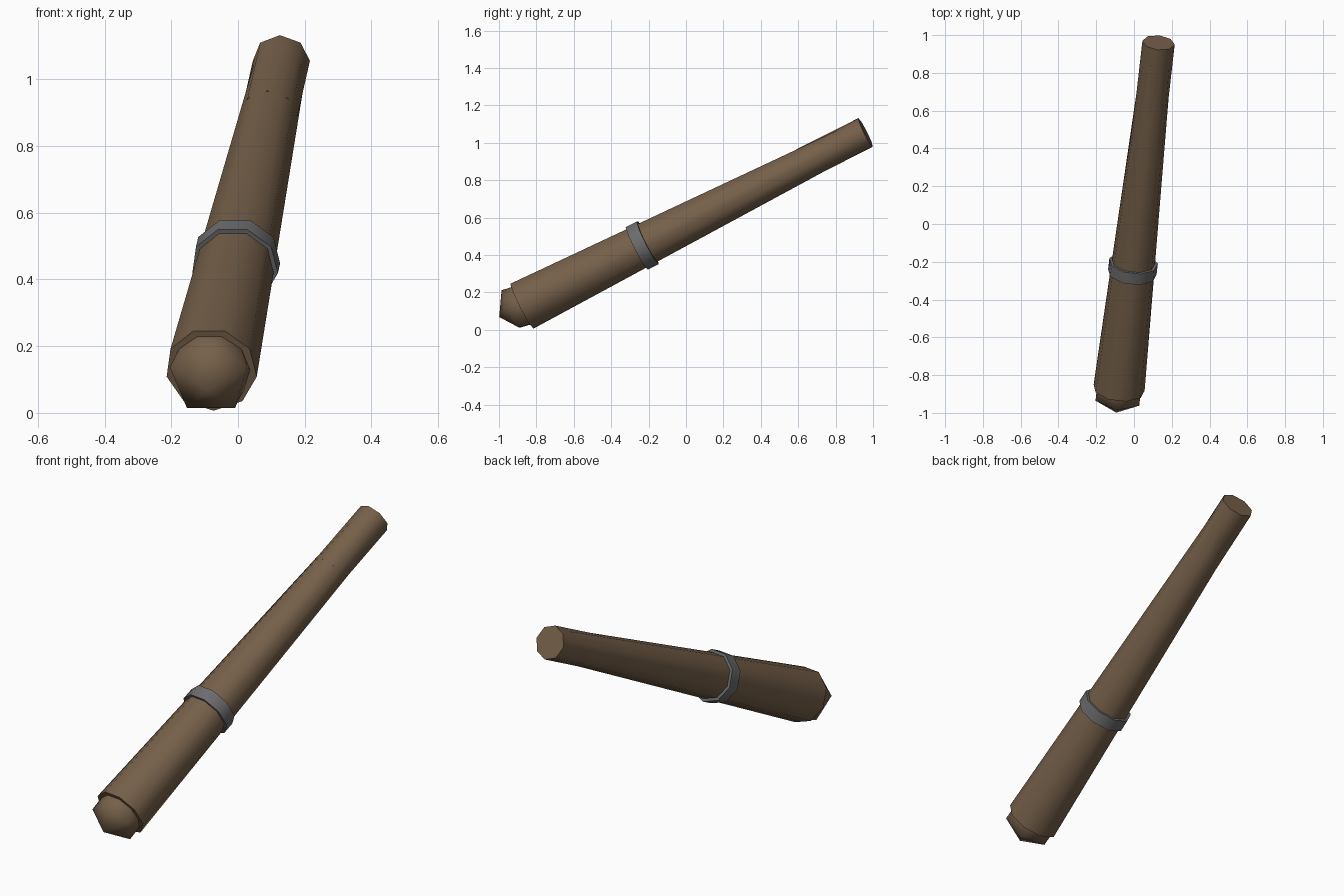
import bpy, bmesh, math
from mathutils import Vector, Matrix

if "Cube" in bpy.data.objects:
    bpy.data.objects.remove(bpy.data.objects["Cube"], do_unlink=True)


def material(name, color):
    m = bpy.data.materials.new(name)
    m.use_nodes = True
    m.diffuse_color = (*color, 1)
    m.node_tree.nodes["Principled BSDF"].inputs["Base Color"].default_value = (*color, 1)
    return m


brown = material("brown wood", (0.18, 0.117, 0.068))
grey = material("grey metal", (0.15, 0.15, 0.15))

# Tilted frame: local z runs along the shaft, local y points upward
butt = Vector((-0.08, -0.877, 0.13))
tip = Vector((0.13, 0.96, 1.055))
length = (tip - butt).length
w = (tip - butt).normalized()
u = (Vector((0, 0, 1)) - w * w.z).normalized()
frame = Matrix((u.cross(w), u, w)).transposed().to_4x4()
frame.translation = butt


def finish(bm, name, mat):
    mesh = bpy.data.meshes.new(name)
    bm.to_mesh(mesh)
    bm.free()
    obj = bpy.data.objects.new(name, mesh)
    bpy.context.collection.objects.link(obj)
    obj.matrix_world = frame
    mesh.materials.append(mat)
    bpy.ops.object.select_all(action='DESELECT')
    obj.select_set(True)
    bpy.context.view_layer.objects.active = obj
    bpy.ops.object.shade_smooth_by_angle(angle=1.0)


def tube(name, mat, sides, start, end, r1, r2, turn=0.0):
    bm = bmesh.new()
    place = Matrix.Translation((0, 0, (start + end) / 2)) @ Matrix.Rotation(turn, 4, 'Z')
    bmesh.ops.create_cone(bm, cap_ends=True, segments=sides, radius1=r1, radius2=r2,
                          depth=end - start, matrix=place)
    finish(bm, name, mat)


# Tapered shaft, straight tip and metal band
tube("shaft", brown, 9, 0, length * 0.95, 0.138, 0.081, math.pi)
tube("shaft_tip", brown, 8, length * 0.82, length, 0.086, 0.086)
band = length * 0.35
tube("metal_band", grey, 9, band - 0.033, band + 0.033, 0.131, 0.131, math.pi)

# Faceted knob at the butt
bm = bmesh.new()
bmesh.ops.create_icosphere(bm, subdivisions=1, radius=0.137,
                           matrix=Matrix.Rotation(-math.pi / 2, 4, 'Z'))
finish(bm, "butt_knob", brown)
